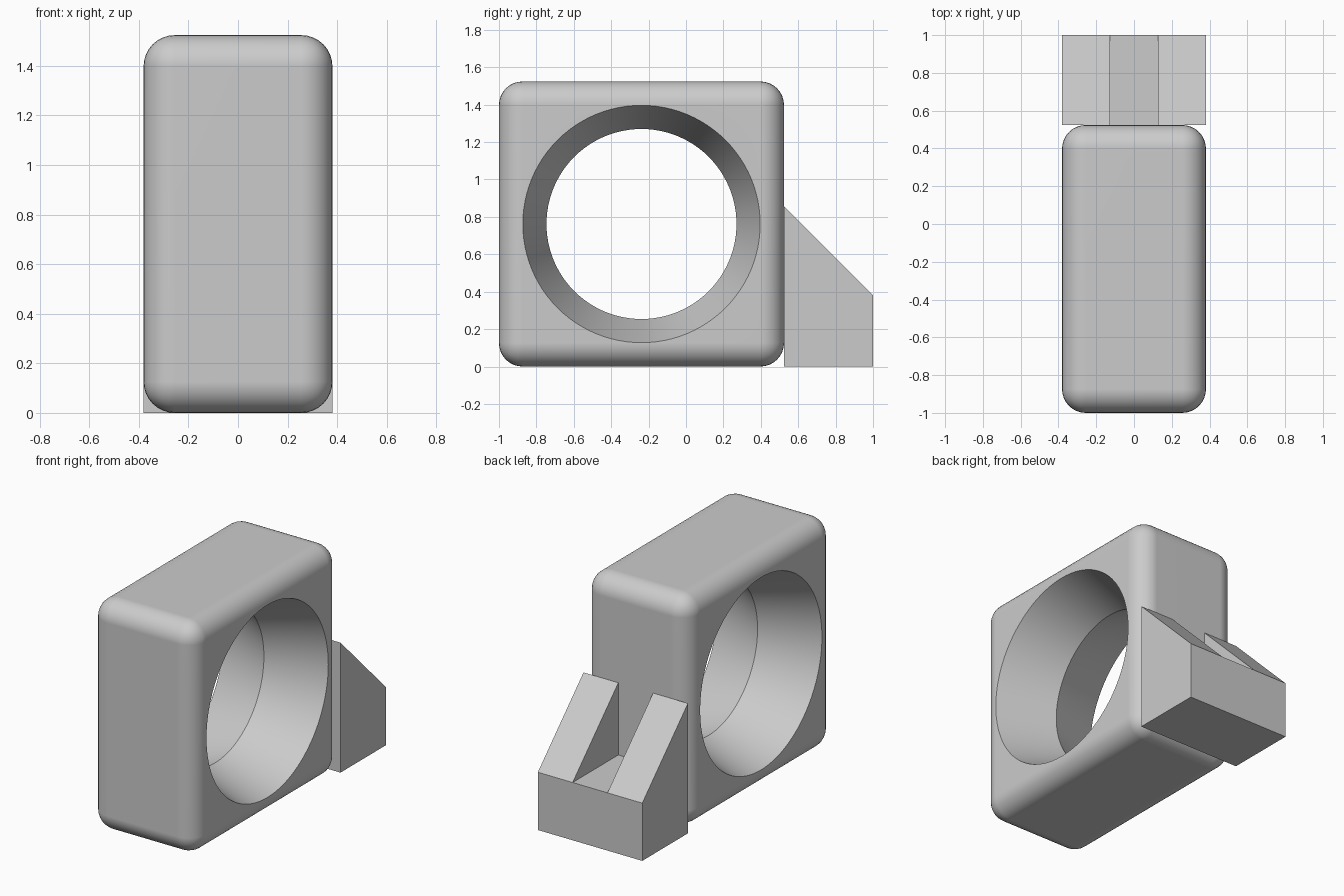
import bpy, bmesh, math
from mathutils import Vector, Matrix

U = 0.127                      # design module; all sizes are multiples of it
HALF = 3 * U                   # half thickness of the body
SIDE = 12 * U                  # body height and depth
BACK = SIDE - 1                # plane where the bracket meets the body
CENTRE = Vector((0, BACK - SIDE / 2, SIDE / 2))

if "Cube" in bpy.data.objects:
    bpy.data.objects.remove(bpy.data.objects["Cube"], do_unlink=True)

grey = bpy.data.materials.new("plain_grey")
grey.use_nodes = True
colour = (0.6, 0.6, 0.6, 1)
grey.diffuse_color = colour
grey.node_tree.nodes["Principled BSDF"].inputs["Base Color"].default_value = colour


def make_object(name, bm):
    bmesh.ops.recalc_face_normals(bm, faces=bm.faces)
    mesh = bpy.data.meshes.new(name)
    bm.to_mesh(mesh)
    bm.free()
    mesh.materials.append(grey)
    obj = bpy.data.objects.new(name, mesh)
    bpy.context.collection.objects.link(obj)
    return obj


# Body: square block with rounded edges
bm = bmesh.new()
bmesh.ops.create_cube(bm, size=1)
bmesh.ops.scale(bm, vec=(2 * HALF, SIDE, SIDE), verts=bm.verts)
bmesh.ops.translate(bm, vec=CENTRE, verts=bm.verts)
bmesh.ops.bevel(bm, geom=bm.edges[:], offset=U - 0.001, segments=8,
                profile=0.5, affect='EDGES')
body = make_object("body", bm)

# Cutter: hourglass turned around the x axis, narrowest in the middle
bm = bmesh.new()
reach = HALF + 0.1
mouth = 4 * U + reach / 3 - 0.0005
profile = [(-reach, 0), (-reach, mouth), (0, 4 * U), (reach, mouth), (reach, 0)]
verts = [bm.verts.new(CENTRE + Vector((x, 0, r))) for x, r in profile]
edges = [bm.edges.new(pair) for pair in zip(verts, verts[1:])]
bmesh.ops.spin(bm, geom=verts + edges, cent=CENTRE, axis=(1, 0, 0),
               angle=math.tau, steps=96)
bmesh.ops.remove_doubles(bm, verts=bm.verts, dist=0.0001)
cutter = make_object("hole_cutter", bm)
cutter.hide_render = True

# Cut the flared hole through the body
cut = body.modifiers.new("hole", 'BOOLEAN')
cut.operation = 'DIFFERENCE'
cut.solver = 'EXACT'
cut.object = cutter
bpy.context.view_layer.objects.active = body
body.select_set(True)
bpy.ops.object.modifier_apply(modifier=cut.name)
bpy.data.objects.remove(cutter, do_unlink=True)
bpy.ops.object.shade_smooth_by_angle(angle=math.radians(15))
flat = body.modifiers.new("flat_faces", 'WEIGHTED_NORMAL')
flat.keep_sharp = True

# Rear bracket: U profile pushed backwards, cheeks sloping down to the slot floor
bm = bmesh.new()
floor, top = 3 * U, 6.75 * U
half_u = [(HALF, 0), (HALF, top), (U, top), (U, floor)]
outline = half_u + [(-x, z) for x, z in reversed(half_u)]
face = bm.faces.new([bm.verts.new((x, BACK, z)) for x, z in outline])
ext = bmesh.ops.extrude_face_region(bm, geom=[face], use_keep_orig=True)
for v in ext["geom"]:
    if isinstance(v, bmesh.types.BMVert):
        v.co.y = 1
        v.co.z = min(v.co.z, floor)
bmesh.ops.remove_doubles(bm, verts=bm.verts, dist=0.0001)
make_object("rear_bracket", bm)
